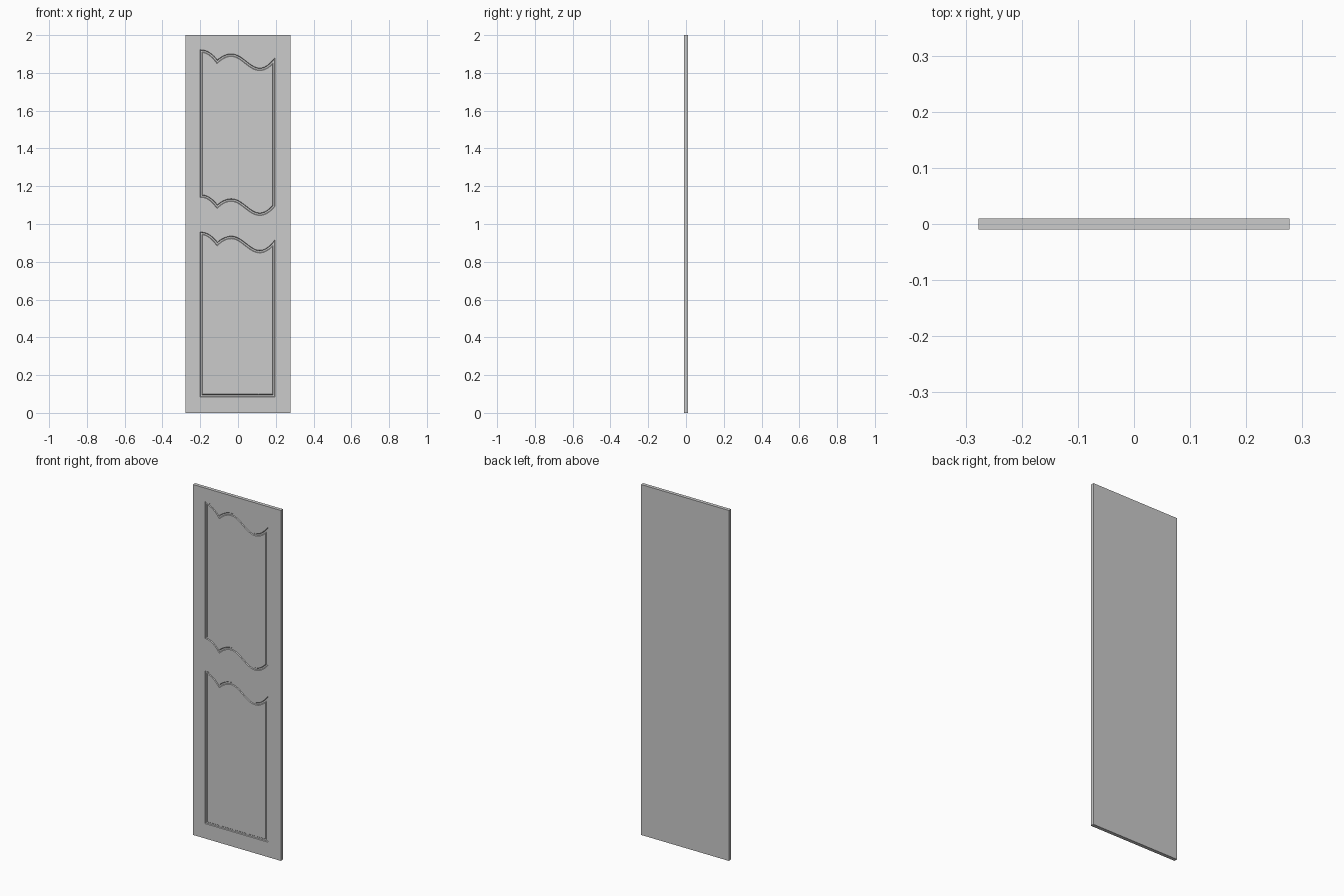
import bpy, bmesh, math
from mathutils import Vector

if "Cube" in bpy.data.objects:
    bpy.data.objects.remove(bpy.data.objects["Cube"])

WIDTH, THICK, HEIGHT = 0.555, 0.02, 2.0
LEFT, RIGHT = -0.194, 0.189
FRONT = -THICK / 2


def box(name, lo, hi):
    bm = bmesh.new()
    bmesh.ops.create_cube(bm, size=1)
    for v in bm.verts:
        v.co = [lo[i] + (v.co[i] + 0.5) * (hi[i] - lo[i]) for i in range(3)]
    return finish(name, bm)


def finish(name, bm):
    bmesh.ops.recalc_face_normals(bm, faces=bm.faces)
    mesh = bpy.data.meshes.new(name)
    bm.to_mesh(mesh)
    bm.free()
    obj = bpy.data.objects.new(name, mesh)
    bpy.context.collection.objects.link(obj)
    return obj


# Scalloped rail line: falling arc, cusp, hump, dip, rising end
def wave(z, n=8):
    def parab(a, b, t):
        return a + (b - a) * t * t
    pts = []
    for i in range(n):
        t = i / n
        pts.append((LEFT + (-0.11 - LEFT) * t, z + parab(0.0, -0.056, t)))
    for i in range(n):
        t = i / n
        pts.append((-0.11 + 0.075 * t, z + parab(-0.021, -0.056, 1 - t)))
    for i in range(2 * n):
        t = i / (2 * n)
        pts.append((-0.035 + 0.15 * t, z - 0.0585 + 0.0375 * math.cos(math.pi * t)))
    for i in range(n + 1):
        t = i / n
        pts.append((0.115 + (RIGHT - 0.115) * t, z + parab(-0.096, -0.052, t)))
    return pts


# Tapered groove cutter swept round a closed outline
def groove(name, pts):
    section = [(-0.0085, -0.002), (0.0085, -0.002), (0.004, 0.004), (-0.004, 0.004)]
    bm = bmesh.new()
    pts = [Vector(p) for p in pts]
    rings = []
    for i, p in enumerate(pts):
        a = (p - pts[i - 1]).normalized()
        b = (pts[(i + 1) % len(pts)] - p).normalized()
        na, nb = Vector((-a.y, a.x)), Vector((-b.y, b.x))
        m = (na + nb) / (1 + na.dot(nb))
        rings.append([bm.verts.new((p.x + m.x * s, FRONT + d, p.y + m.y * s))
                      for s, d in section])
    for i, r in enumerate(rings):
        q = rings[(i + 1) % len(rings)]
        for j in range(4):
            k = (j + 1) % 4
            bm.faces.new((r[j], r[k], q[k], q[j]))
    return finish(name, bm)


# Door slab
door = box("door_panel", (-WIDTH / 2, FRONT, 0), (WIDTH / 2, -FRONT, HEIGHT))

# Upper panel has a wave at both ends, lower panel a straight base
cutters = [
    groove("upper_groove_cutter", wave(1.915) + wave(1.148)[::-1]),
    groove("lower_groove_cutter", wave(0.95) + [(RIGHT, 0.092), (LEFT, 0.092)]),
    box("lower_line_cutter", (0.105, FRONT - 0.002, 0.092), (0.108, FRONT + 0.002, 0.853)),
]
bpy.context.view_layer.objects.active = door
for c in cutters:
    mod = door.modifiers.new("groove", 'BOOLEAN')
    mod.operation = 'DIFFERENCE'
    mod.solver = 'EXACT'
    mod.object = c
    bpy.ops.object.modifier_apply(modifier=mod.name)
for c in cutters:
    bpy.data.objects.remove(c, do_unlink=True)
